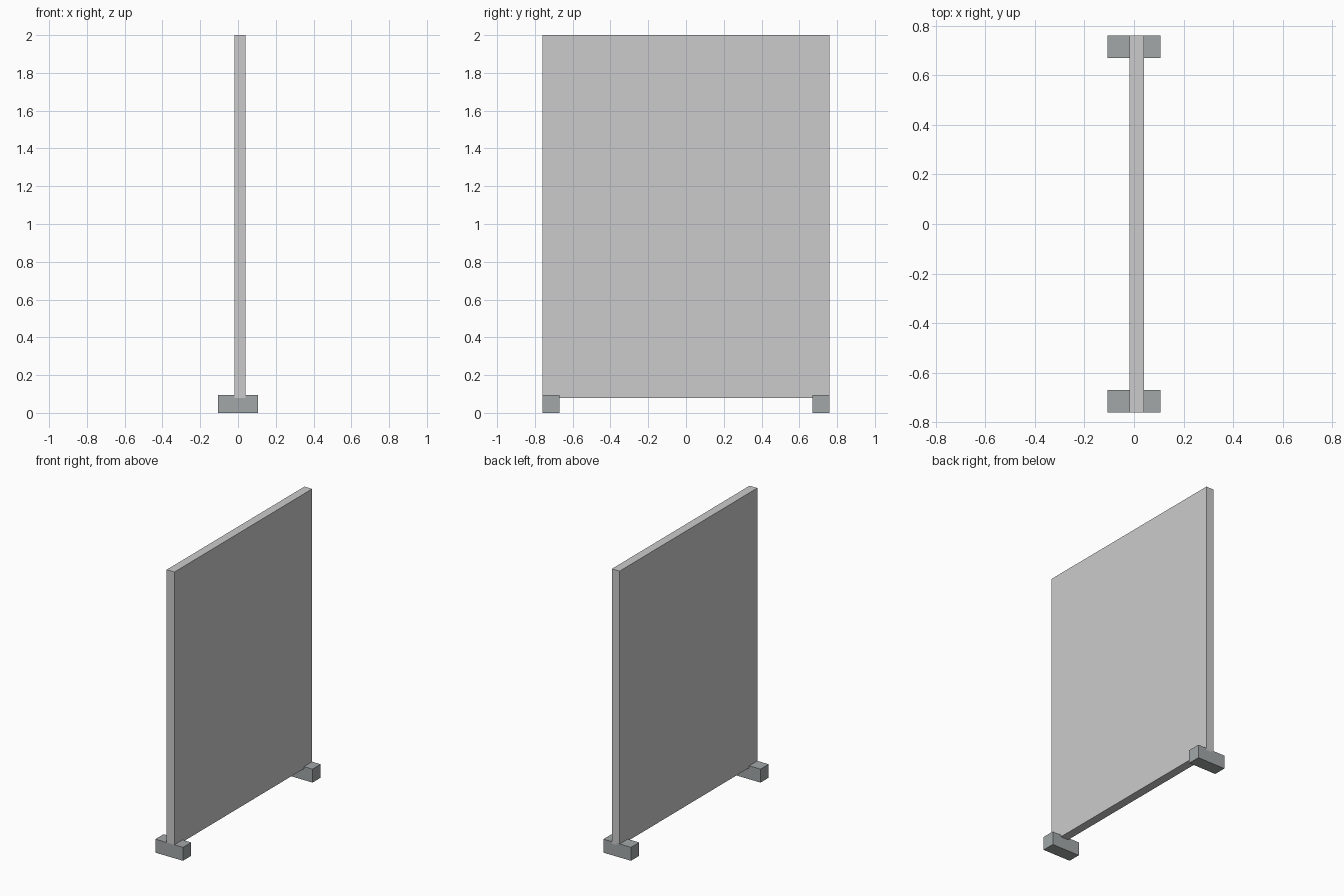
import bpy

if "Cube" in bpy.data.objects:
    bpy.data.objects.remove(bpy.data.objects["Cube"])


def box(name, lo, hi):
    """Add a box spanning two opposite corners."""
    bpy.ops.mesh.primitive_cube_add(size=1, location=[(a + b) / 2 for a, b in zip(lo, hi)])
    obj = bpy.context.object
    obj.name = name
    obj.scale = [b - a for a, b in zip(lo, hi)]
    bpy.ops.object.transform_apply(location=False, rotation=False, scale=True)
    return obj


HALF_LENGTH = 0.76
FOOT_LENGTH = 0.09

# Upright panel, slightly off-centre on its feet
box("panel", (-0.019, -HALF_LENGTH, 0.08), (0.041, HALF_LENGTH, 2.0))

# Dark feet, one flush with each end of the panel
foot_grey = bpy.data.materials.new("foot_grey")
foot_grey.diffuse_color = (0.36, 0.39, 0.39, 1)
foot_grey.use_nodes = True
foot_grey.node_tree.nodes["Principled BSDF"].inputs["Base Color"].default_value = foot_grey.diffuse_color
for name, y in (("front_foot", -HALF_LENGTH), ("back_foot", HALF_LENGTH - FOOT_LENGTH)):
    foot = box(name, (-0.107, y, 0.0), (0.107, y + FOOT_LENGTH, 0.094))
    foot.data.materials.append(foot_grey)
